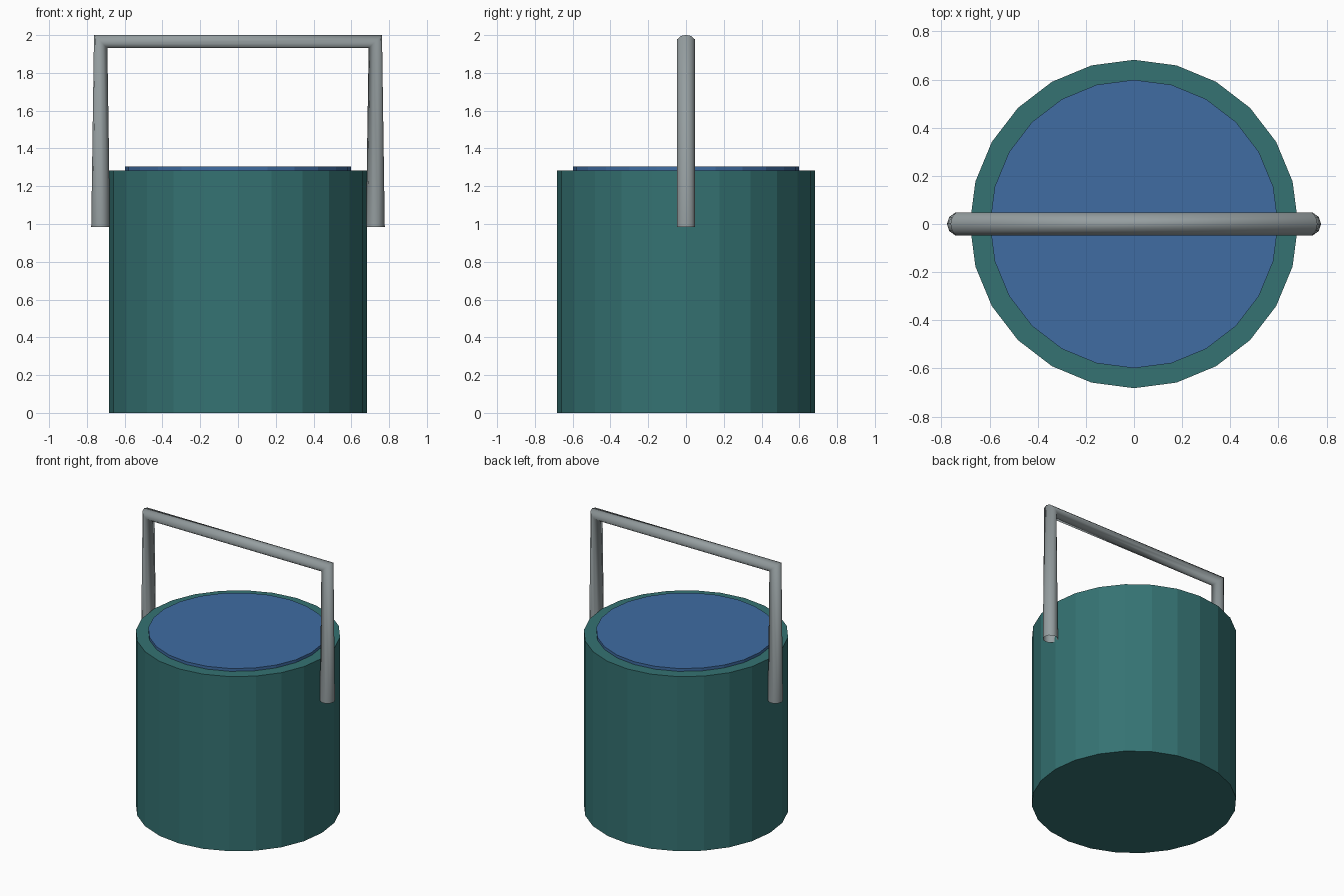
import bpy

if "Cube" in bpy.data.objects:
    bpy.data.objects.remove(bpy.data.objects["Cube"])


def colour(name, rgb):
    m = bpy.data.materials.new(name)
    m.diffuse_color = (*rgb, 1)
    m.use_nodes = True
    m.node_tree.nodes["Principled BSDF"].inputs["Base Color"].default_value = m.diffuse_color
    return m


def cylinder(name, radius, z0, z1, mat):
    bpy.ops.mesh.primitive_cylinder_add(vertices=24, radius=radius, depth=z1 - z0,
                                        location=(0, 0, (z0 + z1) / 2))
    obj = bpy.context.object
    obj.name = name
    obj.data.materials.append(mat)


# Bucket body and the slightly raised disc of liquid
cylinder("bucket_body", 0.682, 0, 1.283, colour("teal", (0.035, 0.17, 0.17)))
cylinder("liquid_surface", 0.599, 1.243, 1.304, colour("blue", (0.05, 0.15, 0.36)))

# Handle: open-ended bent tube, narrowing naturally at the mitred corners
curve = bpy.data.curves.new("handle", "CURVE")
curve.dimensions = "3D"
curve.bevel_depth = 0.05
curve.bevel_resolution = 3
spline = curve.splines.new("POLY")
path = [(-0.727, 0.985), (-0.727, 1.966), (0.727, 1.966), (0.727, 0.985)]
spline.points.add(len(path) - 1)
for point, (x, z) in zip(spline.points, path):
    point.co = (x, 0, z, 1)
spline.use_smooth = True
handle = bpy.data.objects.new("handle", curve)
bpy.context.collection.objects.link(handle)
curve.materials.append(colour("steel", (0.3, 0.34, 0.35)))
